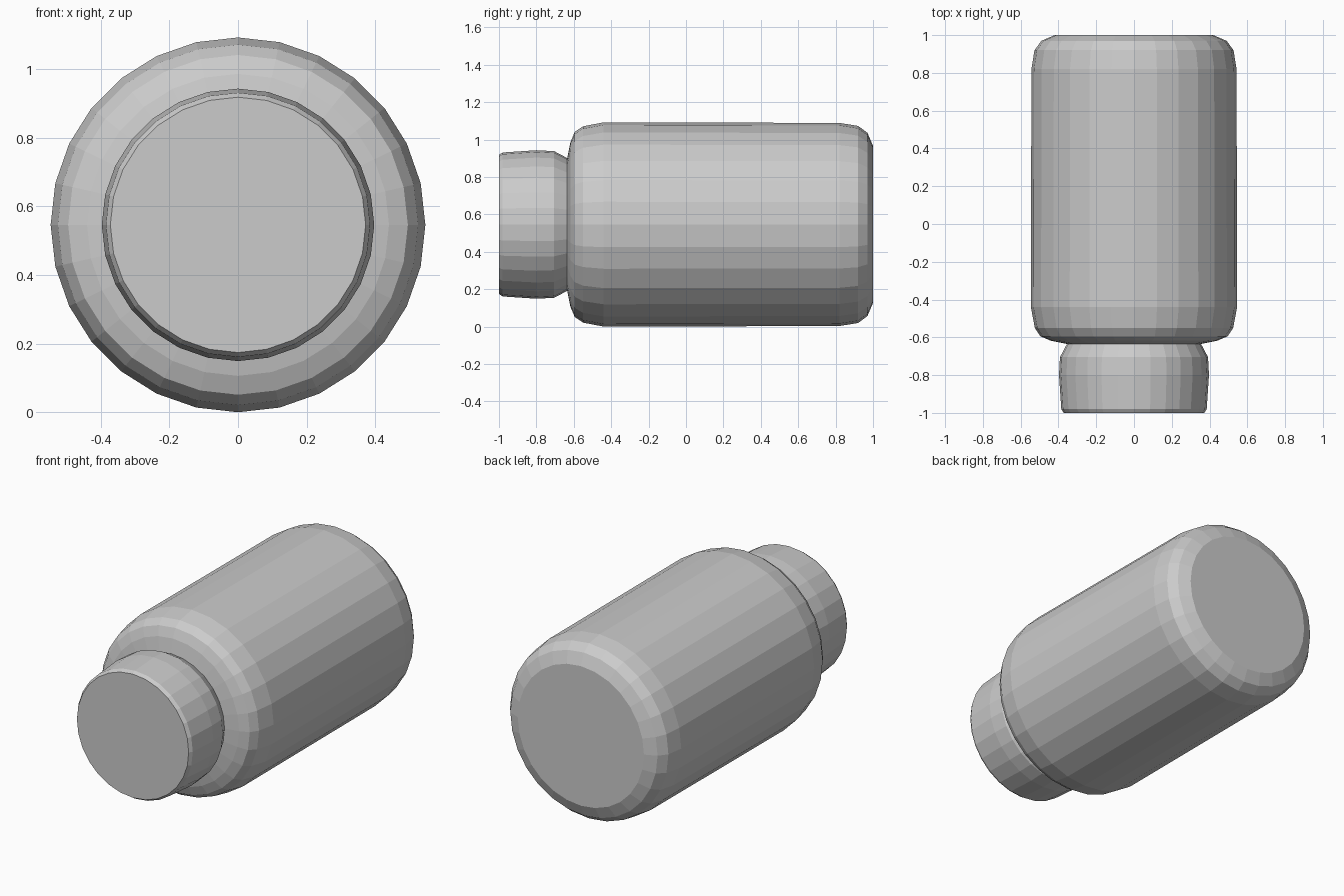
import bpy, bmesh, math

if "Cube" in bpy.data.objects:
    bpy.data.objects.remove(bpy.data.objects["Cube"])

SIDES = 28
AXIS_Z = 0.55


def lathe(name, profile, centre_z):
    """Spin (radius, y) points about the lengthways axis; zero radius closes an end."""
    bm = bmesh.new()
    rings = []
    for r, y in profile:
        ring = []
        for i in range(SIDES):
            a = 2 * math.pi * i / SIDES
            ring.append(bm.verts.new((r * math.cos(a), y, r * math.sin(a))))
            if r == 0:
                break
        rings.append(ring)
    for a, b in zip(rings, rings[1:]):
        if len(a) == 1 or len(b) == 1:
            bm.faces.new(b if len(a) == 1 else a)
            continue
        for i in range(SIDES):
            j = (i + 1) % SIDES
            bm.faces.new((a[i], a[j], b[j], b[i]))
    # drop the unused end-centre points
    bmesh.ops.delete(bm, geom=[v for v in bm.verts if not v.link_faces], context='VERTS')
    bmesh.ops.recalc_face_normals(bm, faces=bm.faces)
    mesh = bpy.data.meshes.new(name)
    bm.to_mesh(mesh)
    bm.free()
    obj = bpy.data.objects.new(name, mesh)
    obj.location.z = centre_z
    bpy.context.collection.objects.link(obj)
    return obj


# Bottle body: rounded shoulder at the front, flat base at the back
body = lathe("bottle_body", [
    (0.355, -0.635), (0.44, -0.618), (0.495, -0.595), (0.525, -0.55),
    (0.546, -0.44), (0.543, 0.82), (0.527, 0.92), (0.49, 0.97),
    (0.42, 1.0), (0, 1.0)], AXIS_Z)

# Cap: slightly tapered, flat front, open where it meets the shoulder
cap = lathe("bottle_cap", [
    (0, -1.0), (0.372, -1.0), (0.385, -0.98), (0.397, -0.80),
    (0.392, -0.705), (0.355, -0.635)], AXIS_Z)

# Rest the bottle on the floor
for part in (body, cap):
    part.location.z = 0.546
